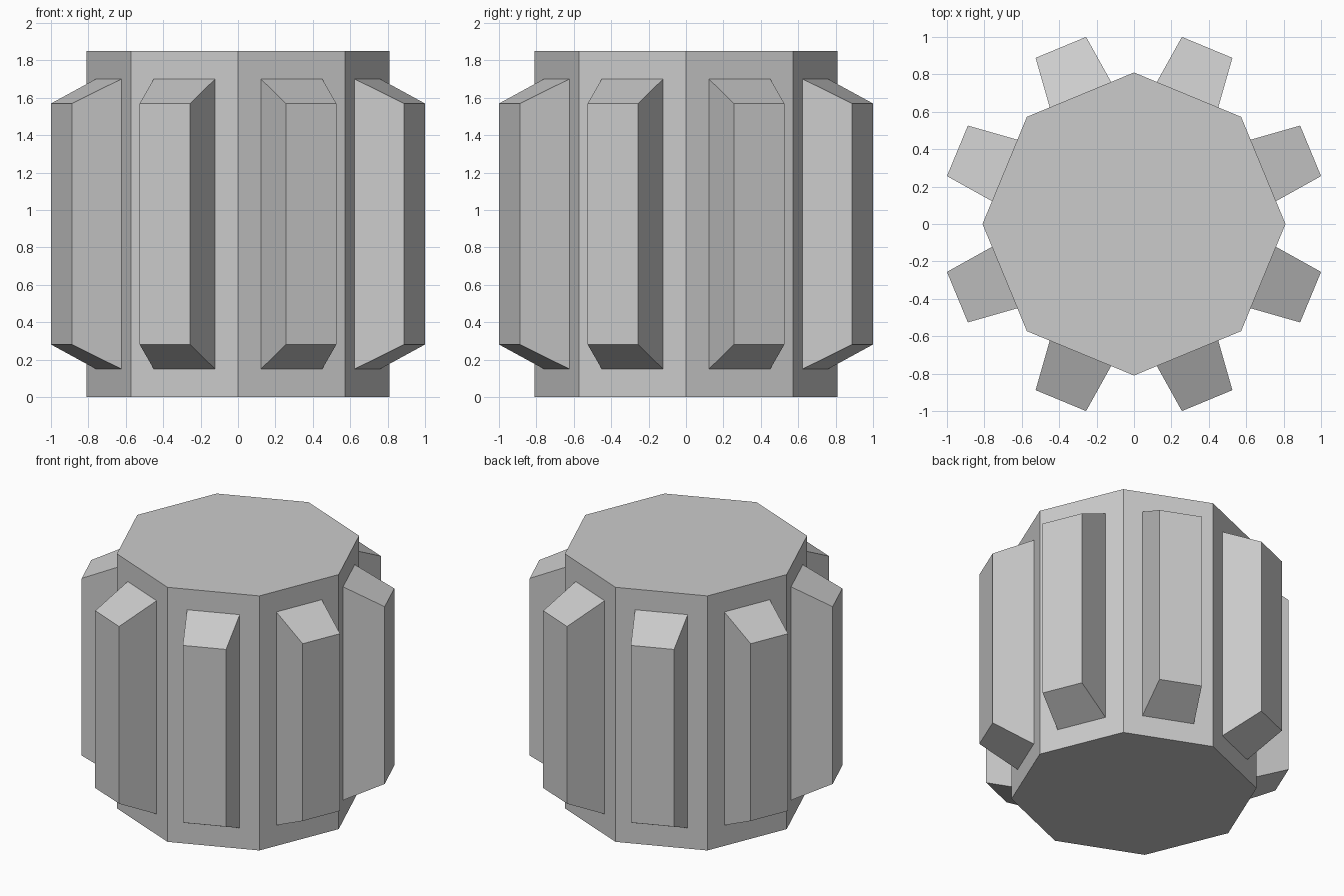
import bpy, bmesh
from math import pi, cos
from mathutils import Matrix

if "Cube" in bpy.data.objects:
    bpy.data.objects.remove(bpy.data.objects["Cube"])

SIDES = 8
RADIUS, HEIGHT = 0.81, 1.85
APOTHEM = RADIUS * cos(pi / SIDES)

# Octagonal core, corners on the x and y axes
bpy.ops.mesh.primitive_cylinder_add(vertices=SIDES, radius=RADIUS, depth=HEIGHT,
                                    location=(0, 0, HEIGHT / 2))
bpy.context.object.name = "core"


def tapered_rib(name, angle):
    """Block pointing along +x, narrower at its outer face, turned about z."""
    bm = bmesh.new()
    bmesh.ops.create_cube(bm, size=2)
    for v in bm.verts:
        if v.co.x > 0:
            x, half_width, half_height = 1.022, 0.146, 0.644
        else:  # sunk slightly into the core
            x, half_width, half_height = APOTHEM - 0.02, 0.180, 0.785
        v.co = (x, v.co.y * half_width, HEIGHT / 2 + v.co.z * half_height)
    bm.transform(Matrix.Rotation(angle, 4, 'Z'))
    mesh = bpy.data.meshes.new(name)
    bm.to_mesh(mesh)
    bm.free()
    bpy.context.collection.objects.link(bpy.data.objects.new(name, mesh))


# One rib in the middle of each side
for i in range(SIDES):
    tapered_rib(f"rib_{i + 1}", (i + 0.5) * 2 * pi / SIDES)
